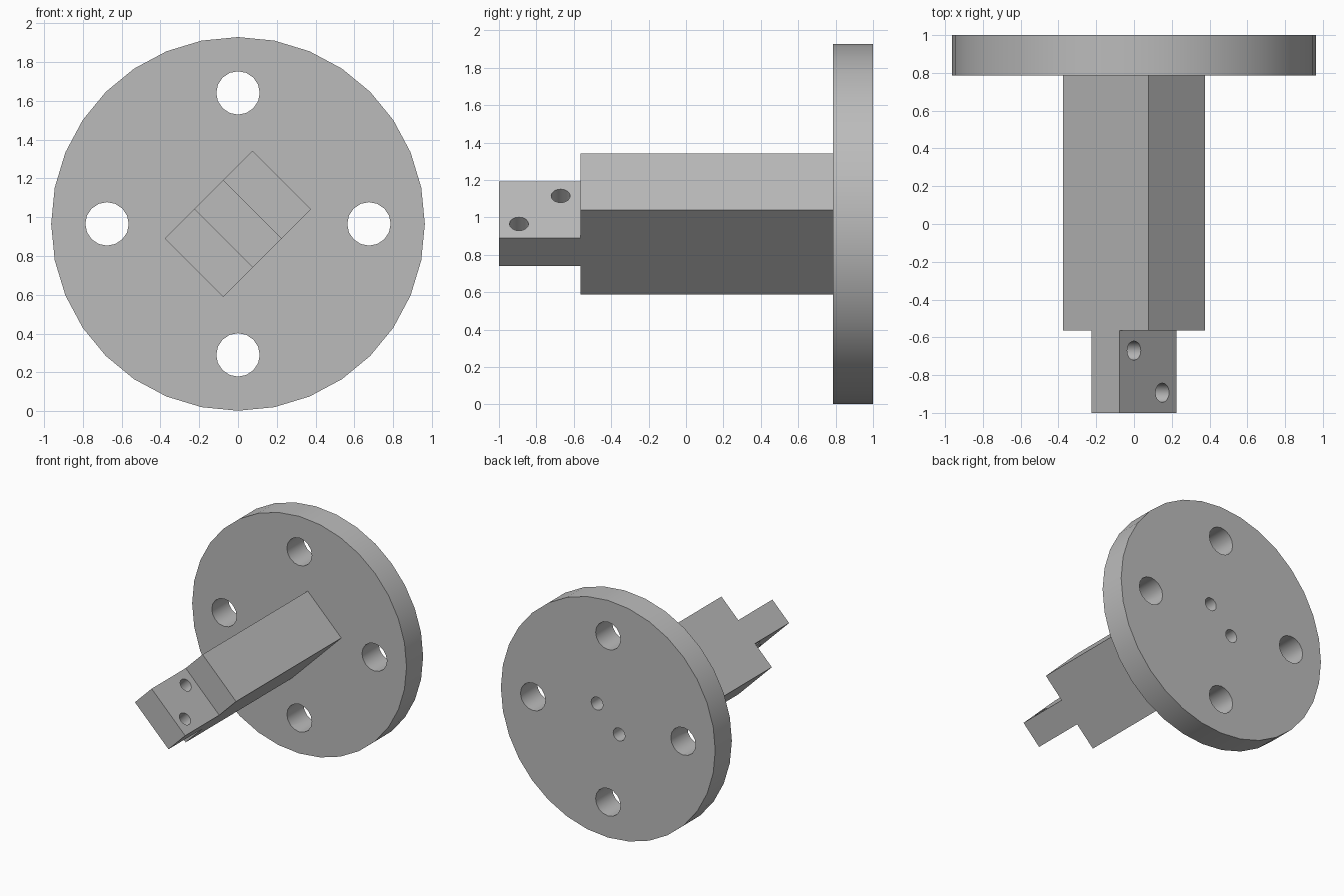
import bpy
import bmesh
from math import radians
from mathutils import Matrix, Vector

cube = bpy.data.objects.get("Cube")
if cube:
    bpy.data.objects.remove(cube, do_unlink=True)

CENTRE = Vector((0, 0, 0.965))
# The arm's cross-section is turned a quarter of a right angle pair about the shaft axis
TILT = Matrix.Translation(CENTRE) @ Matrix.Rotation(radians(-45), 4, "Y")
STRAIGHT = Matrix.Translation(CENTRE)

grey = bpy.data.materials.new("machined grey")
grey.use_nodes = True
colour = (0.5, 0.5, 0.5, 1)
grey.diffuse_color = colour
grey.node_tree.nodes["Principled BSDF"].inputs["Base Color"].default_value = colour


def make_object(name, bm):
    bmesh.ops.recalc_face_normals(bm, faces=bm.faces)
    mesh = bpy.data.meshes.new(name)
    bm.to_mesh(mesh)
    bm.free()
    mesh.materials.append(grey)
    obj = bpy.data.objects.new(name, mesh)
    bpy.context.collection.objects.link(obj)
    return obj


def cylinder(name, frame, start, end, radius, sides):
    """Round bar between two points given in the chosen frame."""
    start, end = Vector(start), Vector(end)
    axis = end - start
    turn = axis.to_track_quat("Z", "Y").to_matrix().to_4x4()
    bm = bmesh.new()
    bmesh.ops.create_cone(bm, cap_ends=True, segments=sides, radius1=radius,
                          radius2=radius, depth=axis.length,
                          matrix=frame @ Matrix.Translation((start + end) / 2) @ turn)
    return make_object(name, bm)


def combine(target, tool, operation):
    mod = target.modifiers.new(operation.lower(), "BOOLEAN")
    mod.operation = operation
    mod.solver = "EXACT"
    mod.object = tool
    bpy.context.view_layer.objects.active = target
    bpy.ops.object.modifier_apply(modifier=mod.name)
    bpy.data.objects.remove(tool, do_unlink=True)


# Round mounting flange
body = cylinder("flanged_arm", STRAIGHT, (0, 0.787, 0), (0, 1, 0), 0.963, 32)

# Stepped arm: T-shaped outline extruded across its width, sunk into the flange
half_bar, half_tongue, half_width = 0.32, 0.106, 0.213
right_side = [(half_tongue, -1), (half_tongue, -0.563), (half_bar, -0.563), (half_bar, 0.85)]
outline = right_side + [(-x, y) for x, y in reversed(right_side)]
bm = bmesh.new()
face = bm.faces.new([bm.verts.new((x, y, -half_width)) for x, y in outline])
extruded = bmesh.ops.extrude_face_region(bm, geom=[face])["geom"]
bmesh.ops.translate(bm, vec=(0, 0, 2 * half_width),
                    verts=[v for v in extruded if isinstance(v, bmesh.types.BMVert)])
bm.transform(TILT)
combine(body, make_object("stepped_arm", bm), "UNION")

# Four bolt holes through the flange
for x, z in ((1, 0), (-1, 0), (0, 1), (0, -1)):
    x, z = x * 0.675, z * 0.675
    combine(body, cylinder("bolt_hole", STRAIGHT, (x, 0.7, z), (x, 1.1, z), 0.112, 16),
            "DIFFERENCE")

# Two blind holes in the back and two cross holes through the tongue
for side, y in ((1, -0.67), (-1, -0.893)):
    combine(body, cylinder("blind_hole", TILT, (side * 0.14, 0.5, 0),
                           (side * 0.14, 1.1, 0), 0.053, 16), "DIFFERENCE")
    combine(body, cylinder("cross_hole", TILT, (-0.2, y, side * 0.106),
                           (0.2, y, side * 0.106), 0.051, 16), "DIFFERENCE")

# Smooth round walls, crisp machined edges
bpy.ops.object.select_all(action="DESELECT")
body.select_set(True)
bpy.context.view_layer.objects.active = body
bpy.ops.object.shade_smooth_by_angle(angle=radians(30))
